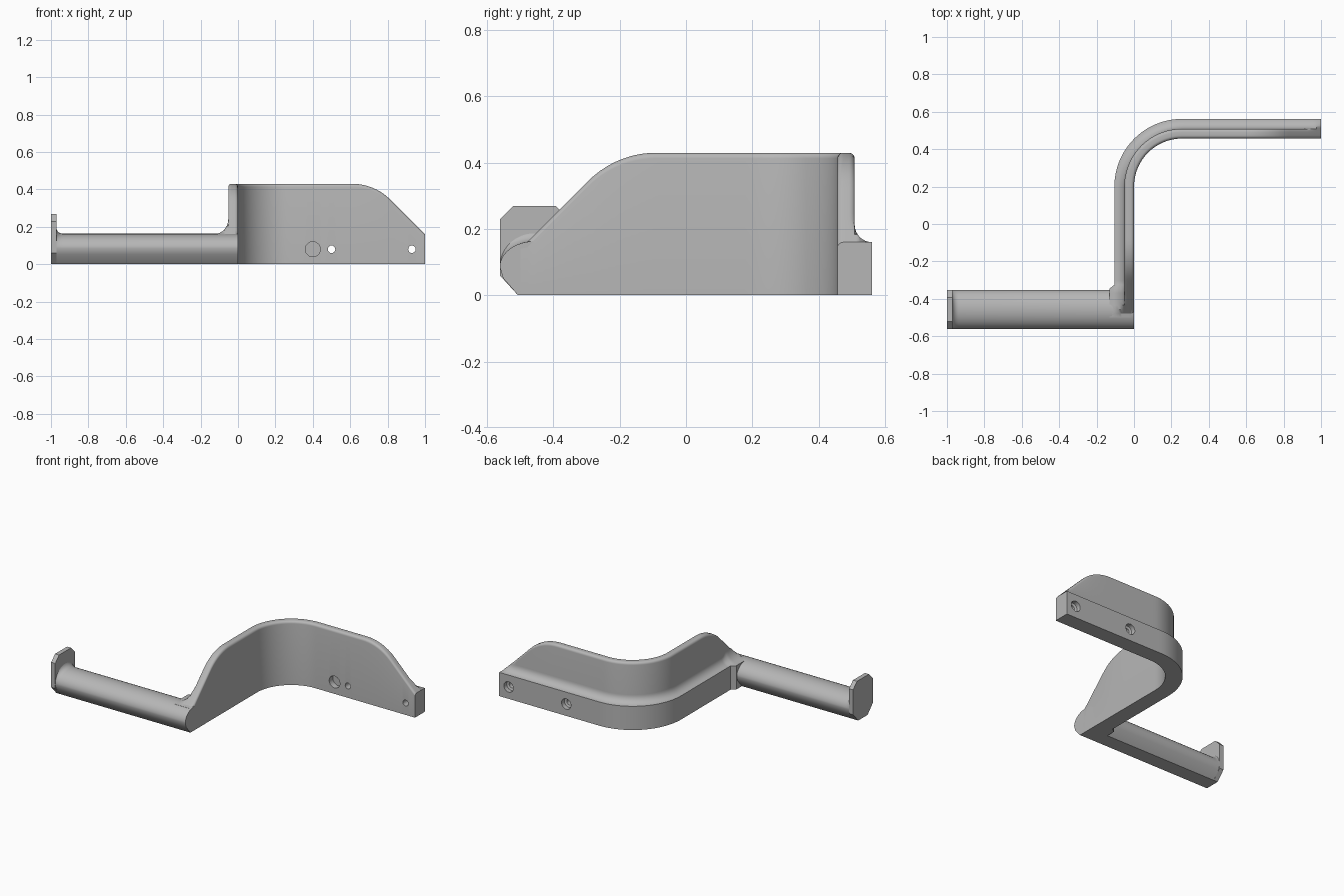
import bpy, bmesh, math

if "Cube" in bpy.data.objects:
    bpy.data.objects.remove(bpy.data.objects["Cube"])

grey = bpy.data.materials.new("warm_grey")
grey.diffuse_color = (0.47, 0.47, 0.47, 1)
grey.use_nodes = True
grey.node_tree.nodes["Principled BSDF"].inputs["Base Color"].default_value = grey.diffuse_color

BASE, TOP, R = 0.16, 0.43, 0.257       # ledge height, wall height, bend radius
Y_FRONT, Y_BACK = -0.457, 0.457        # rod axis, inner face of the back plate


def activate(ob):
    bpy.ops.object.select_all(action='DESELECT')
    ob.select_set(True)
    bpy.context.view_layer.objects.active = ob


def loft(name, rings):
    """Closed skin through equal-length rings, capped at both ends."""
    bm = bmesh.new()
    vr = [[bm.verts.new(p) for p in ring] for ring in rings]
    n = len(vr[0])
    for a, b in zip(vr, vr[1:]):
        for i in range(n):
            j = (i + 1) % n
            bm.faces.new((a[i], a[j], b[j], b[i]))
    bm.faces.new(vr[0])
    bm.faces.new(vr[-1])
    bmesh.ops.recalc_face_normals(bm, faces=bm.faces)
    me = bpy.data.meshes.new(name)
    bm.to_mesh(me)
    bm.free()
    ob = bpy.data.objects.new(name, me)
    bpy.context.collection.objects.link(ob)
    me.materials.append(grey)
    return ob


def smooth(ob):
    activate(ob)
    bpy.ops.object.shade_smooth_by_angle(angle=math.radians(32))


def wall_top(e):
    """Wall height at distance e from the foot of its sloped end."""
    r, flat = 0.29, 0.39
    if e >= flat:
        return TOP
    if e > flat - r * math.sin(math.pi / 4):
        return TOP - r + math.sqrt(r * r - (flat - e) ** 2)
    return max(0.157, BASE + e)


def section(h, f):
    """Wall with rounded top, fillet of size f, and thicker foot: (depth, z)."""
    w, r, n = 0.052, 0.017, 5
    pts = [(0, 0)]
    for i in range(n + 1):
        a = i / n * math.pi / 2
        pts.append((r - r * math.cos(a), h - r + r * math.sin(a)))
    for i in range(n + 1):
        a = i / n * math.pi / 2
        z = h - r + r * math.cos(a)
        pts.append((w - r + r * math.sin(a), max(z, min(BASE + f, h))))
    for i in range(9):
        a = i / 8 * math.pi / 2
        pts.append((w + f - f * math.cos(a), min(BASE + f - f * math.sin(a), h)))
    pts.append((w + f, 0))
    return pts


# Curved wall: straight arm, quarter bend, straight back plate
stations = []    # x, y, outward normal x, outward normal y, height, fillet
for i in range(33):
    y = -0.5 + 0.7 * i / 32
    stations.append((0, y, -1, 0, wall_top(y + 0.48), 0.08 if y < -0.34 else 0.053))
for i in range(1, 24):
    a = i / 24 * math.pi / 2
    c, s = math.cos(a), math.sin(a)
    stations.append((R - R * c, 0.2 + R * s, -c, s, TOP, 0.053))
for i in range(33):
    x = R + (1 - R) * i / 32
    stations.append((x, Y_BACK, 0, 1, wall_top(1 - x), 0.053))
wall = loft("curved_wall", [[(x + nx * d, y + ny * d, z) for d, z in section(h, f)]
                            for x, y, nx, ny, h, f in stations])


def cylinder_y(name, x, z, profile):
    """Cutter around the y direction; profile holds (y, radius) pairs."""
    return loft(name, [[(x + r * math.cos(k * math.pi / 16), y, z + r * math.sin(k * math.pi / 16))
                        for k in range(32)] for y, r in profile])


# Two countersunk screw holes and one blind recess
yb = Y_BACK + 0.105
cutters = [cylinder_y("hole_cutter", x, 0.08, [(0.4, 0.02), (yb - 0.035, 0.02),
                                              (yb - 0.03, 0.035), (yb + 0.02, 0.035)])
           for x in (0.5, 0.93)]
cutters.append(cylinder_y("recess_cutter", 0.4, 0.08, [(0.4, 0.04), (Y_BACK + 0.04, 0.04)]))
for cut in cutters:
    cut.hide_render = True
    mod = wall.modifiers.new("hole", 'BOOLEAN')
    mod.operation, mod.solver, mod.object = 'DIFFERENCE', 'EXACT', cut
    activate(wall)
    bpy.ops.object.modifier_apply(modifier=mod.name)
    bpy.data.objects.remove(cut)
smooth(wall)


# Holder rod: round top, chamfered flat underside, flared at the end plate
def rod_ring(x, grow):
    pts = [(x, Y_FRONT + 0.05, 0), (x, Y_FRONT + 0.095, 0.052)]
    for i in range(25):
        a = i / 24 * math.pi
        pts.append((x, Y_FRONT + 0.105 * math.cos(a), 0.085 + (0.078 + grow) * math.sin(a)))
    return pts + [(x, Y_FRONT - 0.095, 0.052), (x, Y_FRONT - 0.05, 0)]


flare = 0.035
rings = []
for i in range(7):
    a = i / 6 * math.pi / 2
    rings.append(rod_ring(-0.972 + flare * (1 - math.cos(a)), flare * (1 - math.sin(a))))
rod = loft("holder_rod", rings + [rod_ring(0, 0)])
smooth(rod)

# End plate: upright stop with chamfered corners
half = [(0.05, 0), (0.105, 0.06), (0.105, 0.228), (0.064, 0.269)]
outline = half + [(-d, z) for d, z in reversed(half)]
loft("end_plate", [[(x, Y_FRONT + d, z) for d, z in outline] for x in (-1, -0.97)])
